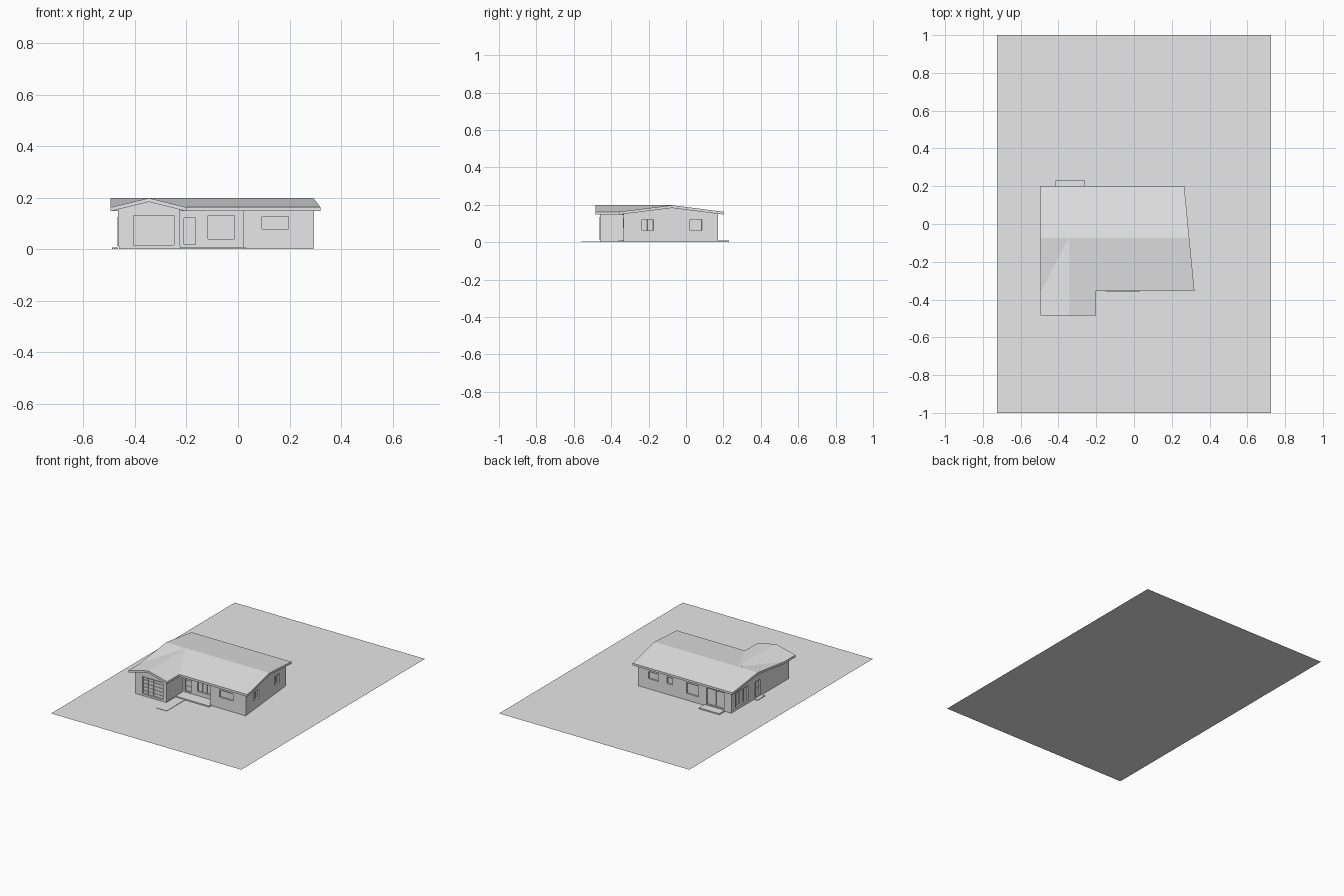
import bpy
import bmesh
from mathutils import Vector

cube = bpy.data.objects.get("Cube")
if cube:
    bpy.data.objects.remove(cube, do_unlink=True)

# One plain colour for everything
grey = bpy.data.materials.new("plain_grey")
grey.use_nodes = True
grey.diffuse_color = (0.8, 0.8, 0.8, 1)
grey.node_tree.nodes["Principled BSDF"].inputs["Base Color"].default_value = (0.8, 0.8, 0.8, 1)


def finish(name, bm):
    bmesh.ops.recalc_face_normals(bm, faces=bm.faces)
    mesh = bpy.data.meshes.new(name)
    bm.to_mesh(mesh)
    bm.free()
    mesh.materials.append(grey)
    obj = bpy.data.objects.new(name, mesh)
    bpy.context.scene.collection.objects.link(obj)
    return obj


def loft(name, start, end):
    """Solid between two matching outlines."""
    bm = bmesh.new()
    a = [bm.verts.new(p) for p in start]
    b = [bm.verts.new(p) for p in end]
    bm.faces.new(a)
    bm.faces.new(b)
    for i in range(len(a)):
        j = (i + 1) % len(a)
        bm.faces.new((a[i], a[j], b[j], b[i]))
    return finish(name, bm)


def prism(name, outline, z0, z1):
    return loft(name, [(x, y, z0) for x, y in outline], [(x, y, z1) for x, y in outline])


def slab(name, x0, x1, y0, y1, z0, z1):
    return prism(name, [(x0, y0), (x1, y0), (x1, y1), (x0, y1)], z0, z1)


def add_block(bm, origin, along, out, u, n, z):
    """Box in wall coordinates: u along the wall, n outward, z up."""
    verts = bmesh.ops.create_cube(bm, size=1)["verts"]
    for v in verts:
        c = [r[0] + (r[1] - r[0]) * (k + 0.5) for r, k in zip((u, n, z), v.co)]
        v.co = origin + along * c[0] + out * c[1] + Vector((0, 0, c[2]))


# Lot
bm = bmesh.new()
bm.faces.new([bm.verts.new(p) for p in
              ((-0.725, -1, 0), (0.725, -1, 0), (0.725, 1, 0), (-0.725, 1, 0))])
finish("lot", bm)

# Walls and foundation
WALL_TOP = 0.149
footprint = [(-0.465, -0.46), (-0.225, -0.46), (-0.225, -0.275), (0.02, -0.275),
             (0.02, -0.335), (0.295, -0.335), (0.246, 0.17), (-0.465, 0.17)]
walls = prism("walls", footprint, 0.01, WALL_TOP)
inner = [(-0.1 + (x + 0.1) * 0.993, -0.14 + (y + 0.14) * 0.993) for x, y in footprint]
prism("foundation", inner, 0.001, 0.01)


def wall_end(y, front=0.295):
    return front - 0.097 * (y + 0.335)


# Gable fill above the walls
main_gable = [(-0.335, WALL_TOP), (0.17, WALL_TOP), (0.17, 0.153),
              (-0.075, 0.184), (-0.335, 0.152)]
loft("main_gable", [(-0.465, y, z) for y, z in main_gable],
     [(wall_end(y), y, z) for y, z in main_gable])
garage_gable = [(-0.465, WALL_TOP), (-0.225, WALL_TOP), (-0.225, 0.155),
                (-0.345, 0.185), (-0.465, 0.155)]
loft("garage_gable", [(x, -0.46, z) for x, z in garage_gable],
     [(x, -0.2, z) for x, z in garage_gable])

# Roofs: sloped slabs with a skewed end over the main block
RIDGE, THICK = 0.198, 0.015
main_top = [(-0.355, 0.163), (-0.075, RIDGE), (0.2, 0.163)]
main_roof = main_top + [(y, z - THICK) for y, z in reversed(main_top)]
loft("main_roof", [(-0.495, y, z) for y, z in main_roof],
     [(wall_end(y, 0.318), y, z) for y, z in main_roof])
wing_top = [(-0.495, 0.162, -0.352), (-0.345, RIDGE + 0.0005, -0.075), (-0.2, 0.162, -0.352)]
wing_roof = wing_top + [(x, z - THICK, y) for x, z, y in reversed(wing_top)]
loft("garage_roof", [(x, -0.485, z) for x, z, y in wing_roof],
     [(x, y, z) for x, z, y in wing_roof])

# Openings: name, wall edge, start and end along the wall, bottom, top, columns, rows
openings = [
    ("garage_door", 0, 0.055, 0.22, 0.012, 0.135, 4, 5),
    ("front_door", 2, 0.012, 0.064, 0.014, 0.125, 2, 3),
    ("front_picture_window", 2, 0.105, 0.215, 0.035, 0.135, 3, 1),
    ("front_bedroom_window", 4, 0.07, 0.18, 0.075, 0.13, 2, 1),
    ("side_window_front", 5, 0.095, 0.165, 0.06, 0.125, 2, 1),
    ("side_window_rear", 5, 0.355, 0.425, 0.06, 0.125, 2, 1),
    ("rear_bedroom_window", 6, 0.076, 0.161, 0.07, 0.125, 2, 1),
    ("rear_bath_window", 6, 0.216, 0.266, 0.075, 0.125, 1, 1),
    ("rear_kitchen_window", 6, 0.366, 0.466, 0.045, 0.125, 2, 1),
    ("patio_door", 6, 0.52, 0.66, 0.012, 0.13, 2, 1),
    ("dining_window", 7, 0.045, 0.185, 0.022, 0.125, 3, 1),
    ("side_door", 7, 0.26, 0.317, 0.012, 0.12, 1, 2),
]
DEPTH, BAR = 0.009, 0.004
cutters = bmesh.new()
for name, edge, u0, u1, z0, z1, cols, rows in openings:
    origin = Vector((*footprint[edge], 0))
    along = (Vector((*footprint[(edge + 1) % 8], 0)) - origin).normalized()
    out = Vector((along.y, -along.x, 0))
    add_block(cutters, origin, along, out, (u0, u1), (-DEPTH, 0.01), (z0, z1))
    bm = bmesh.new()
    # Outer frame
    for u, z in (((u0, u0 + BAR), (z0, z1)), ((u1 - BAR, u1), (z0, z1)),
                 ((u0, u1), (z0, z0 + BAR)), ((u0, u1), (z1 - BAR, z1))):
        add_block(bm, origin, along, out, u, (-DEPTH, 0.002), z)
    # Dividing bars
    for i in range(1, cols):
        u = u0 + (u1 - u0) * i / cols
        add_block(bm, origin, along, out, (u - 0.001, u + 0.001), (-DEPTH, -0.005), (z0, z1))
    for i in range(1, rows):
        z = z0 + (z1 - z0) * i / rows
        add_block(bm, origin, along, out, (u0, u1), (-DEPTH, -0.005), (z - 0.001, z + 0.001))
    finish(name, bm)

# Sink the openings into the walls
cutter = finish("opening_cutter", cutters)
cutter.hide_render = True
cut = walls.modifiers.new("openings", "BOOLEAN")
cut.operation = "DIFFERENCE"
cut.solver = "EXACT"
cut.object = cutter
bpy.context.view_layer.objects.active = walls
bpy.ops.object.modifier_apply(modifier=cut.name)
bpy.data.objects.remove(cutter, do_unlink=True)

# Paving and steps
slab("front_porch", -0.225, 0.03, -0.36, -0.275, 0.001, 0.009)
slab("front_walk", -0.228, -0.152, -0.56, -0.36, 0.0005, 0.003)
slab("patio_step", -0.415, -0.26, 0.17, 0.23, 0.001, 0.009)
slab("side_step", -0.49, -0.465, -0.16, -0.08, 0.001, 0.006)
